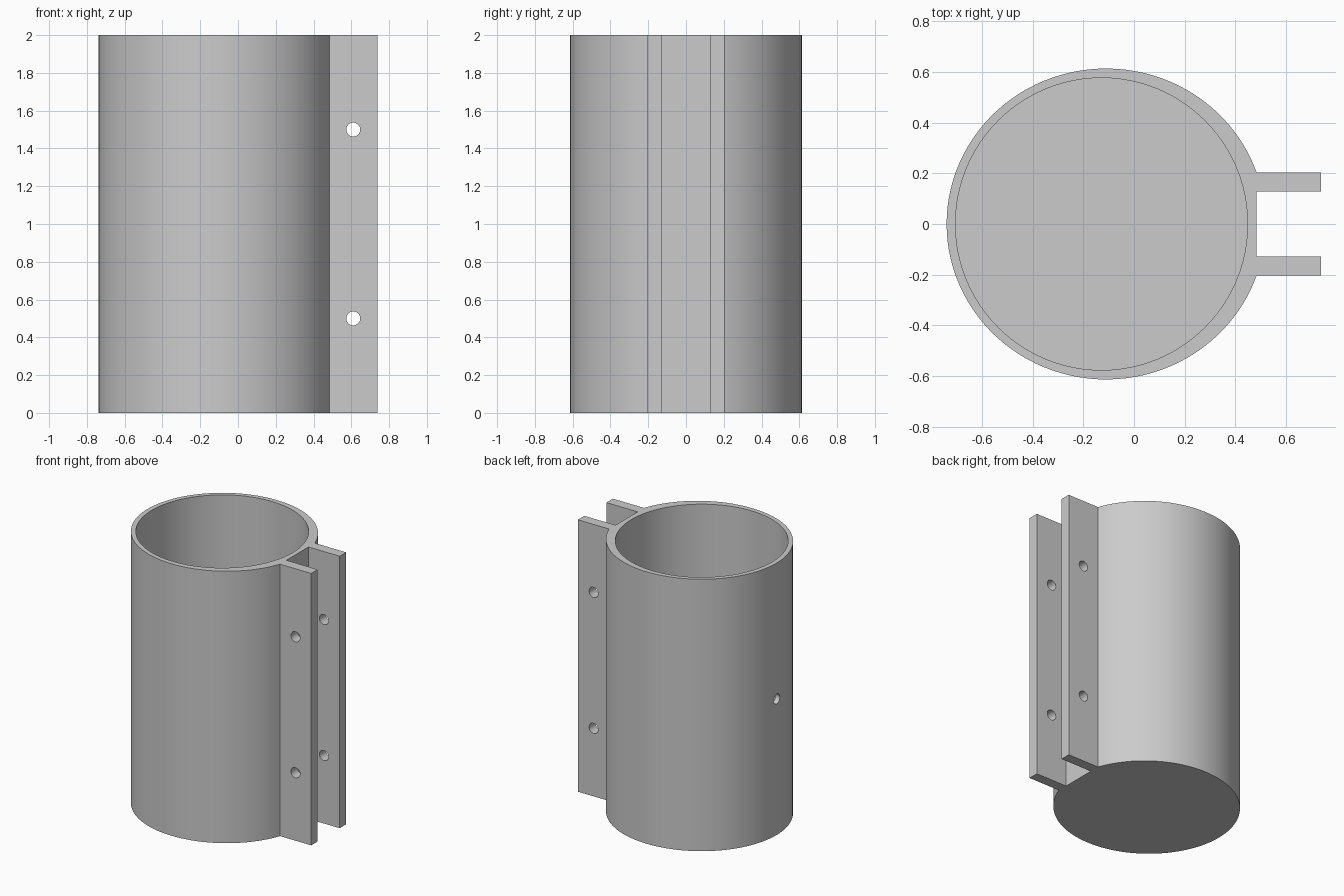
import bpy, bmesh, math
from mathutils import Matrix

cube = bpy.data.objects.get("Cube")
if cube:
    bpy.data.objects.remove(cube, do_unlink=True)

HEIGHT = 2.0
WALL = 0.037
SEGMENTS = 96

grey = bpy.data.materials.new("plain grey")
grey.use_nodes = True
colour = (0.6, 0.6, 0.6, 1)
grey.diffuse_color = colour
grey.node_tree.nodes["Principled BSDF"].inputs["Base Color"].default_value = colour


def make_object(name, bm):
    bmesh.ops.recalc_face_normals(bm, faces=bm.faces)
    mesh = bpy.data.meshes.new(name)
    bm.to_mesh(mesh)
    bm.free()
    mesh.materials.append(grey)
    obj = bpy.data.objects.new(name, mesh)
    bpy.context.collection.objects.link(obj)
    return obj


def cylinder(name, radius, depth, centre, axis="Z", segments=32):
    turn = {"X": Matrix.Rotation(math.pi / 2, 4, "Y"),
            "Y": Matrix.Rotation(math.pi / 2, 4, "X"),
            "Z": Matrix.Identity(4)}[axis]
    bm = bmesh.new()
    bmesh.ops.create_cone(bm, cap_ends=True, segments=segments, radius1=radius,
                          radius2=radius, depth=depth,
                          matrix=Matrix.Translation(centre) @ turn)
    return make_object(name, bm)


# Outline of the shell with its two clamp flanges
cx, rx, ry = -0.11, 0.629, 0.613
flange_out, flange_in, tip = 0.203, 0.128, 0.738
start = math.asin(flange_out / ry)
sweep = 2 * math.pi - 2 * start
outline = []
for i in range(SEGMENTS + 1):
    a = start + sweep * i / SEGMENTS
    outline.append((cx + rx * math.cos(a), ry * math.sin(a)))
root = outline[0][0]
half = [(tip, flange_out), (tip, flange_in), (root, flange_in)]
outline += [(x, -y) for x, y in half] + half[::-1]

# Holder body, extruded to full height
bm = bmesh.new()
base = bm.faces.new([bm.verts.new((x, y, 0)) for x, y in outline])
top = bmesh.ops.extrude_face_region(bm, geom=[base], use_keep_orig=True)
bmesh.ops.translate(bm, vec=(0, 0, HEIGHT),
                    verts=[v for v in top["geom"] if isinstance(v, bmesh.types.BMVert)])
body = make_object("clamp_holder", bm)

# Cavity, flange bolt holes and side hole
cutters = [cylinder("cavity_cutter", 0.576, HEIGHT, (-0.128, 0, HEIGHT / 2 + WALL),
                    segments=SEGMENTS),
           cylinder("side_hole_cutter", 0.036, 0.3, (-0.72, 0, 1), "X")]
for z in (0.5, 1.5):
    cutters.append(cylinder("bolt_hole_cutter", 0.037, 0.6, (0.61, 0, z), "Y"))

bpy.ops.object.select_all(action="DESELECT")
body.select_set(True)
bpy.context.view_layer.objects.active = body
for cutter in cutters:
    mod = body.modifiers.new("cut", "BOOLEAN")
    mod.operation = "DIFFERENCE"
    mod.solver = "EXACT"
    mod.object = cutter
    bpy.ops.object.modifier_apply(modifier=mod.name)
    bpy.data.objects.remove(cutter, do_unlink=True)

# Smooth curved walls, sharp rims
bpy.ops.object.shade_smooth_by_angle(angle=math.radians(25))
